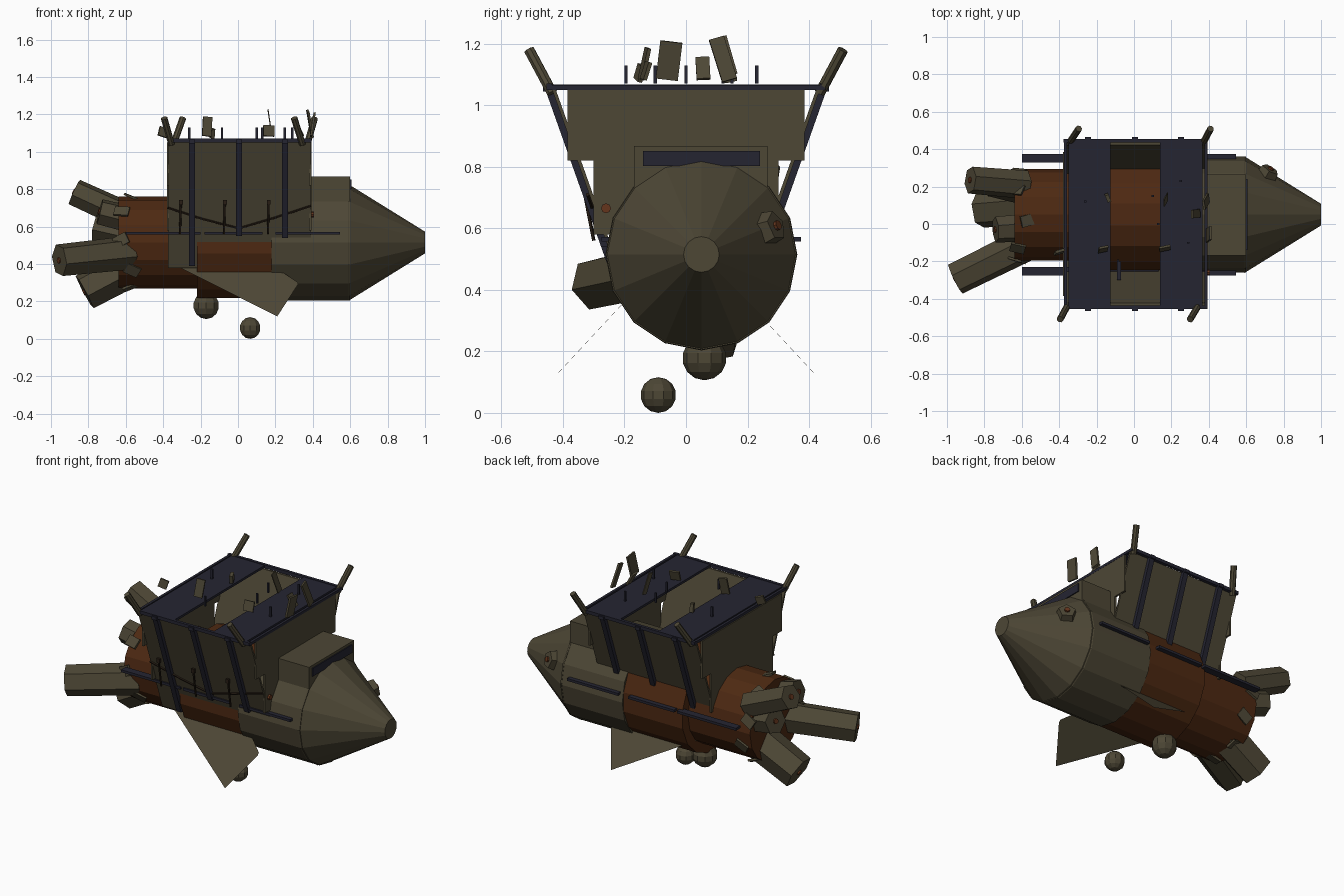
import bpy, bmesh, math, random
from mathutils import Vector, Matrix

cube = bpy.data.objects.get("Cube")
if cube:
    bpy.data.objects.remove(cube, do_unlink=True)
random.seed(4)


def material(name, rgb):
    m = bpy.data.materials.new(name)
    m.use_nodes = True
    m.diffuse_color = (*rgb, 1)
    m.node_tree.nodes["Principled BSDF"].inputs["Base Color"].default_value = (*rgb, 1)
    return m


OLIVE = material("olive metal", (.075, .063, .036))
RUST = material("rust orange", (.075, .022, .006))
NAVY = material("dark navy", (.018, .018, .031))
COPPER = material("copper", (.13, .036, .012))
ROPE = material("dark brown", (.02, .012, .007))


def finish(name, bm, mat):
    bmesh.ops.recalc_face_normals(bm, faces=bm.faces)
    me = bpy.data.meshes.new(name)
    bm.to_mesh(me)
    bm.free()
    me.materials.append(mat)
    ob = bpy.data.objects.new(name, me)
    bpy.context.collection.objects.link(ob)
    return ob


def box(name, loc, size, mat, rot=(0, 0, 0)):
    bm = bmesh.new()
    bmesh.ops.create_cube(bm, size=1)
    bmesh.ops.scale(bm, vec=size, verts=bm.verts)
    ob = finish(name, bm, mat)
    ob.location, ob.rotation_euler = loc, rot
    return ob


def tube(name, a, b, r1, r2, mat, sides=6, spin=0):
    """Capped cylinder or cone from point a to point b."""
    a, b = Vector(a), Vector(b)
    d = b - a
    bm = bmesh.new()
    bmesh.ops.create_cone(bm, cap_ends=True, segments=sides, radius1=r1, radius2=r2, depth=d.length)
    turn = d.to_track_quat('Z', 'Y').to_matrix().to_4x4()
    bm.transform(Matrix.Translation((a + b) / 2) @ turn @ Matrix.Rotation(spin, 4, 'Z'))
    return finish(name, bm, mat)


def slab(name, points, offset, mat):
    """Flat outline extruded by an offset."""
    bm = bmesh.new()
    f = bm.faces.new([bm.verts.new(p) for p in points])
    ext = bmesh.ops.extrude_face_region(bm, geom=[f], use_keep_orig=True)
    bmesh.ops.translate(bm, vec=offset, verts=[v for v in ext["geom"] if isinstance(v, bmesh.types.BMVert)])
    return finish(name, bm, mat)


# Hull sections along x
CY, CZ = .05, .515


def hull(name, x1, x2, r1, r2, mat, spin=0):
    return tube(name, (x1, CY, CZ), (x2, CY, CZ), r1, r2, mat, 16, spin)


hull("rear_drum", -.64, -.2, .245, .245, RUST)
hull("middle_drum", -.22, .19, .302, .302, RUST, math.pi / 16)
hull("front_drum", .18, .6, .31, .31, OLIVE)
hull("nose_cone", .59, 1.0, .312, .058, OLIVE)

# Cowling with a window strip
box("cowling", (.49, .048, .72), (.22, .435, .295), OLIVE)
box("cowling_window", (.602, .05, .827), (.008, .38, .05), NAVY)

# Basket end panels
profile = [(.385, 1.05), (.385, .82), (.3, .82), (.3, .58)]
outline = profile + [(-y, z) for y, z in reversed(profile)]
for label, x in (("rear", -.38), ("front", .38)):
    slab(label + "_basket_panel", [(x, y, z) for y, z in outline], (.012, 0, 0), OLIVE)

# Sloping basket sides with struts
def wall_y(z):
    return .435 - (1.05 - z) * .355


for label, s in (("right", -1), ("left", 1)):
    top, low = s * wall_y(1.05), s * wall_y(.38)
    slab(label + "_basket_side", [(-.375, top, 1.05), (.39, top, 1.05), (.39, low, .38), (-.375, low, .38)],
         (0, -s * .012, 0), OLIVE)
    for x, z in ((-.245, .39), (.005, .55), (.25, .54)):
        a, b = s * wall_y(1.05), s * wall_y(z)
        slab(label + "_strut", [(x - .016, a, 1.05), (x + .016, a, 1.05), (x + .016, b, z), (x - .016, b, z)],
             (0, s * .022, 0), NAVY)
    # Rim bar with small blocks, then side rails along the hull
    box(label + "_rim_bar", (.008, s * .445, 1.06), (.77, .018, .02), NAVY)
    for x in (-.245, .005, .25):
        box(label + "_rim_block", (x, s * .455, 1.055), (.032, .02, .02), NAVY)
    for x1, x2 in ((-.6, -.2), (-.18, .13), (.2, .545)):
        box(label + "_side_rail", ((x1 + x2) / 2, CY + s * .302, .565), (x2 - x1, .045, .015), NAVY)
    # Lower fin, at forty-five degrees
    corners = [(-.31, .38), (.21, .12), (.32, .29), (.17, .39)]
    slab(label + "_lower_fin", [(x, s * (.425 - (z - .12) * .93), z) for x, z in corners],
         (0, -s * .012, .012), OLIVE)

# Deck planks, end bars and corner horns
for x1, x2 in ((-.35, -.125), (.14, .365)):
    box("deck_plank", ((x1 + x2) / 2, 0, 1.06), (x2 - x1, .9, .014), NAVY)
for x in (-.365, .385):
    box("end_bar", (x, 0, 1.058), (.016, .9, .016), NAVY)
for x, s, dx in ((-.345, 1, .05), (.37, 1, .04), (-.355, -1, -.04), (.345, -1, -.045)):
    tube("corner_horn", (x, s * .435, 1.04), (x + dx, s * .51, 1.18), .018, .018, OLIVE, 8)
box("inner_strap", (-.08, -.25, .72), (.02, .1, .02), NAVY)

# Rope and pegs on the right side
rope = [(-.375, .70), (-.19, .64), (.005, .59), (.19, .645), (.39, .71)]
for p, q in zip(rope, rope[1:]):
    tube("rope", (p[0], -wall_y(p[1]) - .006, p[1]), (q[0], -wall_y(q[1]) - .006, q[1]), .006, .006, ROPE, 5)
for x in (-.31, -.075, .16):
    tube("peg", (x, -.3, .56), (x + .005, -.335, .74), .006, .006, ROPE, 5)
    box("peg_knob", (x + .005, -.333, .73), (.02, .014, .025), ROPE)

# Rear nozzles with copper ports
nozzles = [((-.58, -.11, .46), (-.955, -.295, .42), .093),
           ((-.58, .21, .65), (-.875, .235, .785), .078),
           ((-.56, .10, .39), (-.82, .08, .25), .108),
           ((-.58, .18, .56), (-.76, .22, .60), .08),
           ((-.58, -.02, .64), (-.74, -.03, .68), .075)]
for a, b, r in nozzles:
    tube("rear_nozzle", a, b, r, r * .95, OLIVE, 6, .3)
    d = (Vector(b) - Vector(a)).normalized()
    tube("nozzle_port", Vector(b) - d * .004, Vector(b) + d * .008, .016, .016, COPPER, 8)

# Torn plates round the rear rim
for i in range(9):
    t = i * math.tau / 9 + .3
    box("torn_plate", (-.61 + random.uniform(-.03, .05), CY + .245 * math.cos(t), CZ + .245 * math.sin(t)),
        (.08, .06, .012), OLIVE, (t + math.pi / 2, random.uniform(-.6, .6), random.uniform(-.5, .5)))

# Nose lamp and panel lamp
out = Vector((.5, .8, .3)).normalized()
base = Vector((.70, .245, .59))
tube("nose_lamp", base, base + out * .06, .062, .05, OLIVE, 5)
tube("nose_lamp_port", base + out * .058, base + out * .07, .016, .016, COPPER, 8)
tube("panel_lamp", (.39, -.26, .665), (.405, -.26, .665), .016, .016, COPPER, 8)

# Hanging floats below
for loc, r in (((-.17, .06, .178), .072), ((.065, -.09, .058), .058)):
    bm = bmesh.new()
    bmesh.ops.create_uvsphere(bm, u_segments=10, v_segments=7, radius=r)
    finish("hanging_float", bm, OLIVE).location = loc

# Loose scraps above the deck: position, size, rotation
scraps = [((.40, -.055, 1.145), (.012, .072, .125), (-.12, .15, 0)),
          ((.385, .12, 1.15), (.012, .05, .145), (.28, -.2, .1)),
          ((.33, .055, 1.12), (.012, .045, .08), (.05, -.5, 0)),
          ((-.165, -.135, 1.135), (.05, .012, .105), (-.2, .1, .2)),
          ((.165, -.13, 1.112), (.06, .012, .06), (-.3, .05, .2)),
          ((.17, .13, 1.16), (.006, .04, .13), (.28, -.15, 0)),
          ((-.40, -.15, 1.105), (.05, .015, .05), (-.2, .3, .3)),
          ((-.14, .14, 1.1), (.02, .04, .05), (.2, 0, .4))]
for loc, size, rot in scraps:
    box("loose_scrap", loc, size, OLIVE, rot)
for x, y in ((-.26, .12), (-.085, -.195), (.1, .15), (.13, 0), (.29, -.1), (.25, .23)):
    box("deck_stud", (x, y, 1.1), (.012, .01, .06), NAVY)
